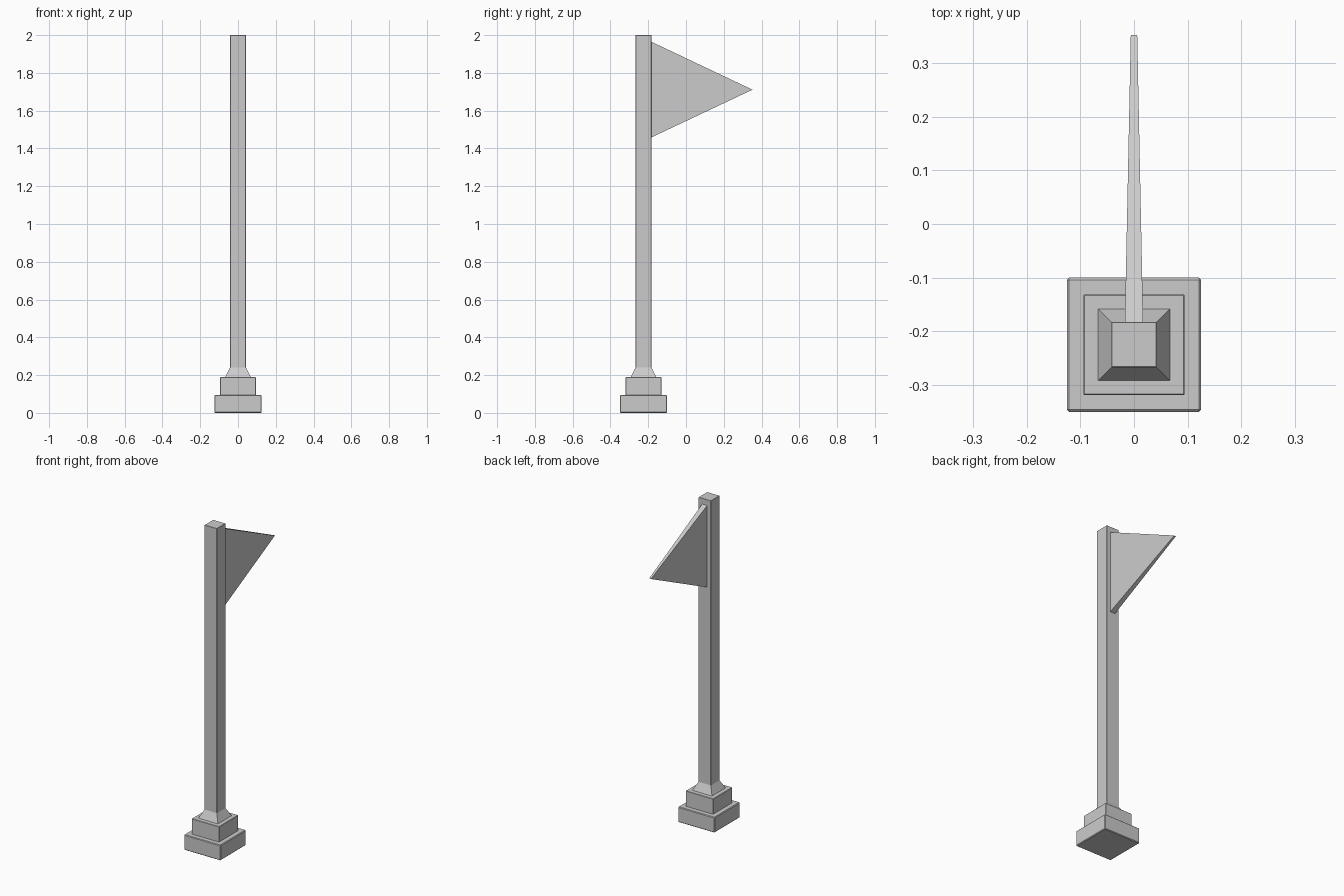
import bpy, bmesh

if "Cube" in bpy.data.objects:
    bpy.data.objects.remove(bpy.data.objects["Cube"])

POLE_Y = -0.225


def make_object(name, bm):
    bmesh.ops.recalc_face_normals(bm, faces=bm.faces[:])
    mesh = bpy.data.meshes.new(name)
    bm.to_mesh(mesh)
    bm.free()
    obj = bpy.data.objects.new(name, mesh)
    bpy.context.collection.objects.link(obj)
    return obj


def square_block(name, z0, z1, half0, half1, bevel=0.0):
    """Square block centred on the pole axis, optionally tapered."""
    bm = bmesh.new()
    bmesh.ops.create_cube(bm, size=2)
    for v in bm.verts:
        top = v.co.z > 0
        half = half1 if top else half0
        v.co = (v.co.x * half, v.co.y * half + POLE_Y, z1 if top else z0)
    obj = make_object(name, bm)
    if bevel:
        mod = obj.modifiers.new("edge_bevel", 'BEVEL')
        mod.width = bevel
        mod.segments = 1
    return obj


# Stepped base
square_block("base_lower_step", 0.0, 0.095, 0.125, 0.125, 0.004)
square_block("base_upper_step", 0.093, 0.19, 0.094, 0.094, 0.002)

# Sloped collar and pole
square_block("pole_collar", 0.188, 0.24, 0.068, 0.042)
square_block("pole", 0.19, 2.0, 0.042, 0.042, 0.001)

# Triangular pennant, thinner towards its tip: (y, z, half thickness)
profile = [(-0.186, 1.457, 0.017), (-0.186, 1.966, 0.017), (0.352, 1.711, 0.006)]
bm = bmesh.new()
sides = [[bm.verts.new((s * t, y, z)) for y, z, t in profile] for s in (-1, 1)]
for side in sides:
    bm.faces.new(side)
for i in range(3):
    j = (i + 1) % 3
    bm.faces.new((sides[0][i], sides[0][j], sides[1][j], sides[1][i]))
make_object("pennant", bm)
